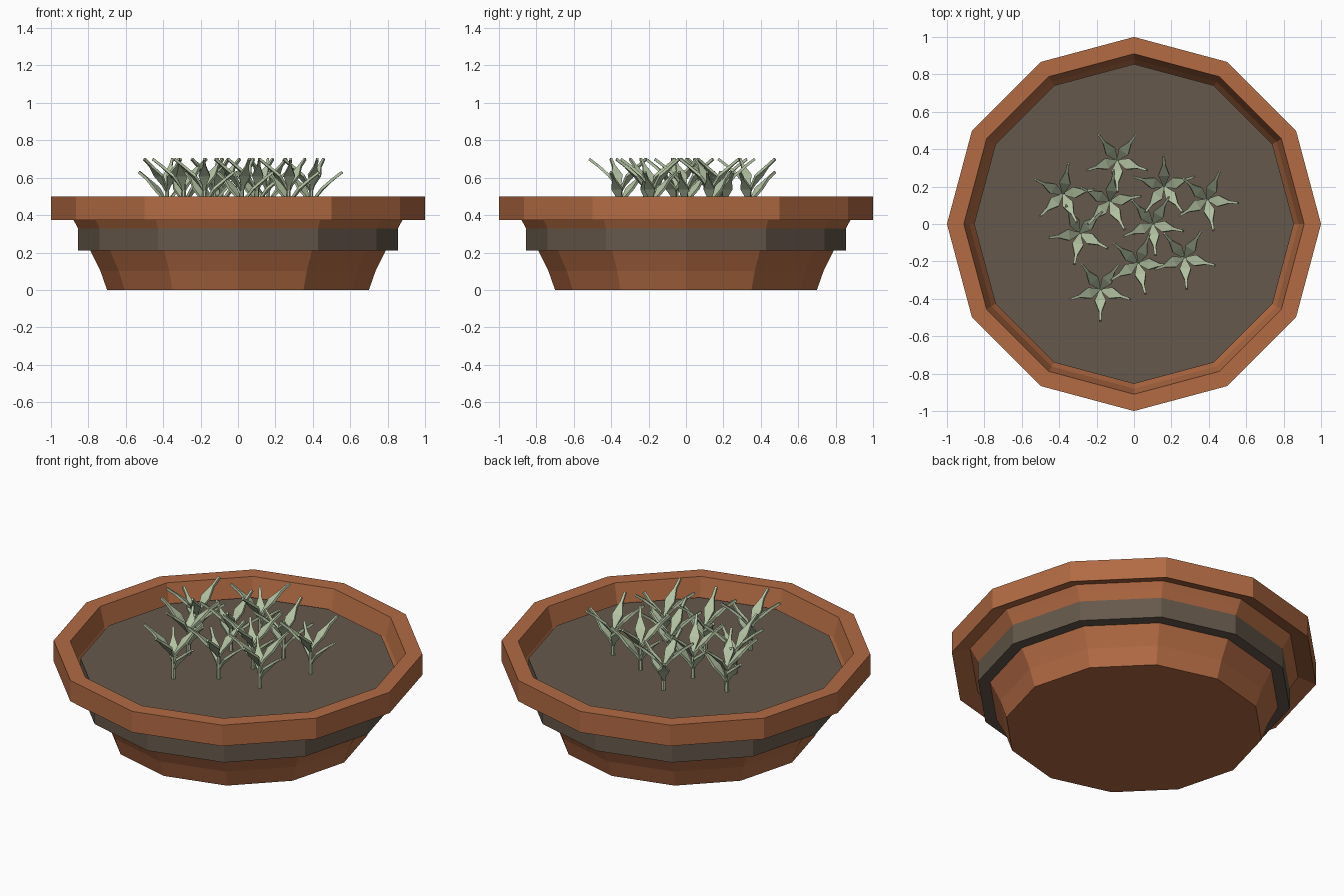
import bpy, bmesh, math
from mathutils import Vector, Matrix

if "Cube" in bpy.data.objects:
    bpy.data.objects.remove(bpy.data.objects["Cube"])


def material(name, rgb):
    m = bpy.data.materials.new(name)
    m.diffuse_color = (*rgb, 1)
    m.use_nodes = True
    m.node_tree.nodes["Principled BSDF"].inputs["Base Color"].default_value = m.diffuse_color
    return m


TERRACOTTA = material("terracotta", (0.45, 0.147, 0.057))
SOIL = material("soil brown", (0.132, 0.098, 0.070))
LEAF = material("sage green", (0.45, 0.54, 0.36))


def finish(name, bm, mat):
    bmesh.ops.recalc_face_normals(bm, faces=bm.faces[:])
    me = bpy.data.meshes.new(name)
    bm.to_mesh(me)
    bm.free()
    me.materials.append(mat)
    ob = bpy.data.objects.new(name, me)
    bpy.context.collection.objects.link(ob)
    return ob


def loft(bm, rings):
    """Skin equal rings of verts and cap both ends."""
    n = len(rings[0])
    for a, b in zip(rings, rings[1:]):
        for i in range(n):
            j = (i + 1) % n
            bm.faces.new((a[i], a[j], b[j], b[i]))
    bm.faces.new(rings[0])
    bm.faces.new(rings[-1])


def lathe(bm, profile, sides):
    loft(bm, [[bm.verts.new((r * math.cos(2 * math.pi * i / sides),
                             r * math.sin(2 * math.pi * i / sides), z))
               for i in range(sides)] for r, z in profile])


# Bowl with overhanging rim whose underside slopes inward and up
bm = bmesh.new()
lathe(bm, [(0.70, 0), (0.735, 0.10), (0.79, 0.21), (0.88, 0.375), (0.90, 0.41), (1.0, 0.375),
           (1.0, 0.50), (0.91, 0.50), (0.88, 0.385), (0.85, 0.33), (0.78, 0.215)], 12)
finish("pot", bm, TERRACOTTA)

# Soil disc, which pokes out through the bowl wall
bm = bmesh.new()
lathe(bm, [(0.855, 0.21), (0.855, 0.40)], 12)
finish("soil", bm, SOIL)


def leaf(bm, angle, drop):
    """Flat strip that rises outward, swelling to a diamond then a thin tip."""
    out = Vector((math.cos(angle), math.sin(angle), 0))
    side = Vector((-out.y, out.x, 0))
    # radius, height, half width
    stations = [(0.0, 0.53, 0.008), (0.022, 0.562, 0.011), (0.062, 0.612, 0.030),
                (0.118, 0.662, 0.008), (0.168, 0.70, 0.006)]
    pts = [out * r + Vector((0, 0, z - drop)) for r, z, _ in stations]
    rings = []
    for k, p in enumerate(pts):
        d = (pts[min(k + 1, 4)] - pts[max(k - 1, 0)]).normalized()
        up = d.cross(side).normalized() * 0.007
        w = side * stations[k][2]
        rings.append([bm.verts.new(p + o) for o in (w + up, -w + up, -w - up, w - up)])
    loft(bm, rings)


def sprout(name, x, y, turn):
    bm = bmesh.new()
    # Central stem
    lathe(bm, [(0.012, 0.39), (0.011, 0.545)], 6)
    # Five leaves, alternately high and low
    for k in range(5):
        leaf(bm, math.radians(-90 + 72 * k), 0.07 * (k % 2))
    bm.transform(Matrix.Translation((x, y, 0)) @ Matrix.Rotation(math.radians(turn), 4, 'Z'))
    finish(name, bm, LEAF)


SPROUTS = [(-0.09, 0.34, 0), (-0.38, 0.16, 26), (-0.13, 0.12, 28), (0.16, 0.20, 36),
           (0.39, 0.13, 12), (0.10, 0.0, 5), (-0.29, -0.05, -10), (0.02, -0.21, 14),
           (0.27, -0.18, 4), (-0.18, -0.35, 0)]
for n, s in enumerate(SPROUTS):
    sprout(f"sprout_{n + 1}", *s)
